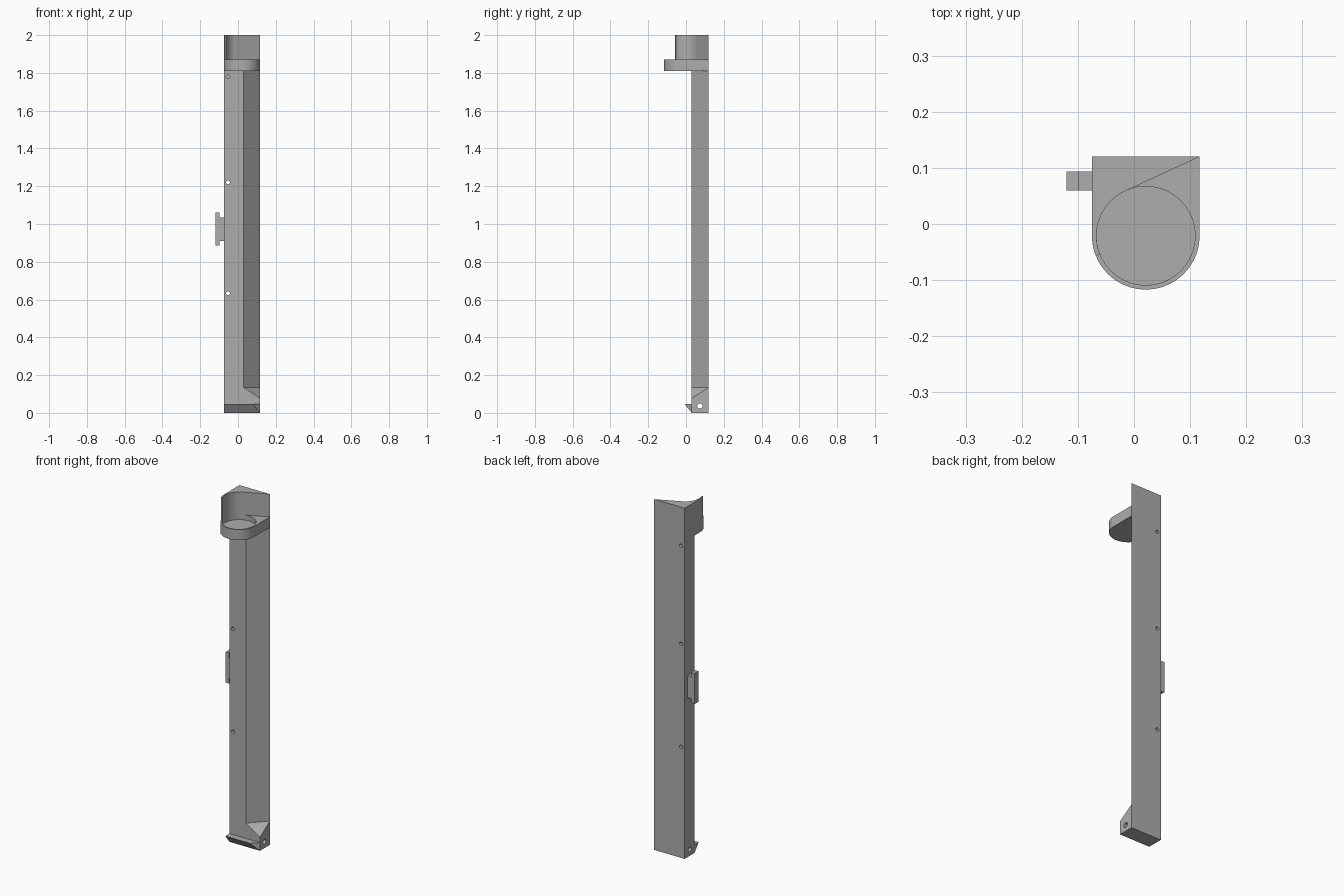
import bpy, bmesh
from math import sin, cos, radians
from mathutils import Vector

cube = bpy.data.objects.get("Cube")
if cube:
    bpy.data.objects.remove(cube)

grey = bpy.data.materials.new("plain grey")
grey.use_nodes = True
grey.diffuse_color = (0.42, 0.42, 0.42, 1)
grey.node_tree.nodes["Principled BSDF"].inputs["Base Color"].default_value = grey.diffuse_color

LEFT, RIGHT, FRONT, BACK = -0.075, 0.117, 0.03, 0.12
CUP = Vector((0.021, -0.021))
R_OUT, R_IN = 0.096, 0.088
SHELF, RIM, TOP = 1.81, 1.87, 2.0


def loft(name, loop_a, loop_b):
    """Closed solid between two matching loops of points."""
    bm = bmesh.new()
    a = [bm.verts.new(p) for p in loop_a]
    b = [bm.verts.new(p) for p in loop_b]
    bm.faces.new(a)
    bm.faces.new(b)
    for i in range(len(a)):
        j = (i + 1) % len(a)
        bm.faces.new((a[i], a[j], b[j], b[i]))
    bmesh.ops.recalc_face_normals(bm, faces=bm.faces)
    mesh = bpy.data.meshes.new(name)
    bm.to_mesh(mesh)
    bm.free()
    mesh.materials.append(grey)
    obj = bpy.data.objects.new(name, mesh)
    bpy.context.collection.objects.link(obj)
    return obj


def prism(name, outline, z0, z1):
    return loft(name, [(x, y, z0) for x, y in outline], [(x, y, z1) for x, y in outline])


def arc(radius, start, end, steps):
    angles = [radians(start + (end - start) * i / steps) for i in range(steps + 1)]
    return [(CUP.x + radius * cos(t), CUP.y + radius * sin(t)) for t in angles]


def rod(axis, centre, radius, start, end):
    """Cutter running along x or y."""
    loops = []
    for d in (start, end):
        ring = []
        for i in range(16):
            t = radians(i * 22.5)
            u, z = centre[0] + radius * cos(t), centre[1] + radius * sin(t)
            ring.append((d, u, z) if axis == "x" else (u, d, z))
        loops.append(ring)
    return loft("cutter", *loops)


def cut(obj, cutter):
    cutter.hide_render = True
    mod = obj.modifiers.new("cut", "BOOLEAN")
    mod.operation = "DIFFERENCE"
    mod.solver = "EXACT"
    mod.object = cutter
    bpy.context.view_layer.update()
    graph = bpy.context.evaluated_depsgraph_get()
    mesh = bpy.data.meshes.new_from_object(obj.evaluated_get(graph))
    obj.modifiers.clear()
    obj.data = mesh
    bpy.data.objects.remove(cutter)


# Long post with one corner sliced off
post = prism("post", [(LEFT, FRONT), (0.03, FRONT), (RIGHT, BACK), (LEFT, BACK)], 0, SHELF)

# Foot corner with sloping top
foot = [(0.03, FRONT), (RIGHT, FRONT), (RIGHT, BACK)]
foot_corner = loft("foot_corner", [(x, y, 0) for x, y in foot],
                   [(x, y, z) for (x, y), z in zip(foot, (0.135, 0.077, 0.135))])

# Cross hole through the foot
for part in (post, foot_corner):
    cut(part, rod("x", (0.073, 0.036), 0.014, -0.2, 0.2))

# Screw holes: two go through, the top one is blind from both sides
for z in (0.633, 1.22):
    cut(post, rod("y", (-0.053, z), 0.01, 0, 0.2))
for start, end in ((0, 0.06), (0.09, 0.2)):
    cut(post, rod("y", (-0.053, 1.78), 0.01, start, end))

# Wedge lip along the foot, mitred at one end
section = [(FRONT, 0.047), (-0.007, 0.047), (FRONT, 0)]
loft("foot_lip", [(LEFT, y, z) for y, z in section],
     [(RIGHT + y - FRONT, y, z) for y, z in section])

# T-shaped side tab
tab = [(LEFT, 0.91), (-0.099, 0.91), (-0.099, 0.885), (-0.12, 0.885)]
tab += [(x, 1.945 - z) for x, z in reversed(tab)]
loft("side_tab", [(x, 0.06, z) for x, z in tab], [(x, 0.094, z) for x, z in tab])

# Cup shelf with a shallow round recess
shelf = prism("cup_shelf", arc(R_OUT, 180, 360, 20) + [(RIGHT, BACK), (LEFT, BACK)], SHELF, RIM)
cut(shelf, prism("cutter", arc(R_IN, 0, 351, 39), 1.842, 1.95))

# Curved wall behind the cup
wall = arc(R_IN, 120, 202, 10) + arc(R_OUT, 202, 180, 3) + [(LEFT, BACK), (RIGHT, BACK)]
prism("cup_wall", wall, RIM, TOP)
